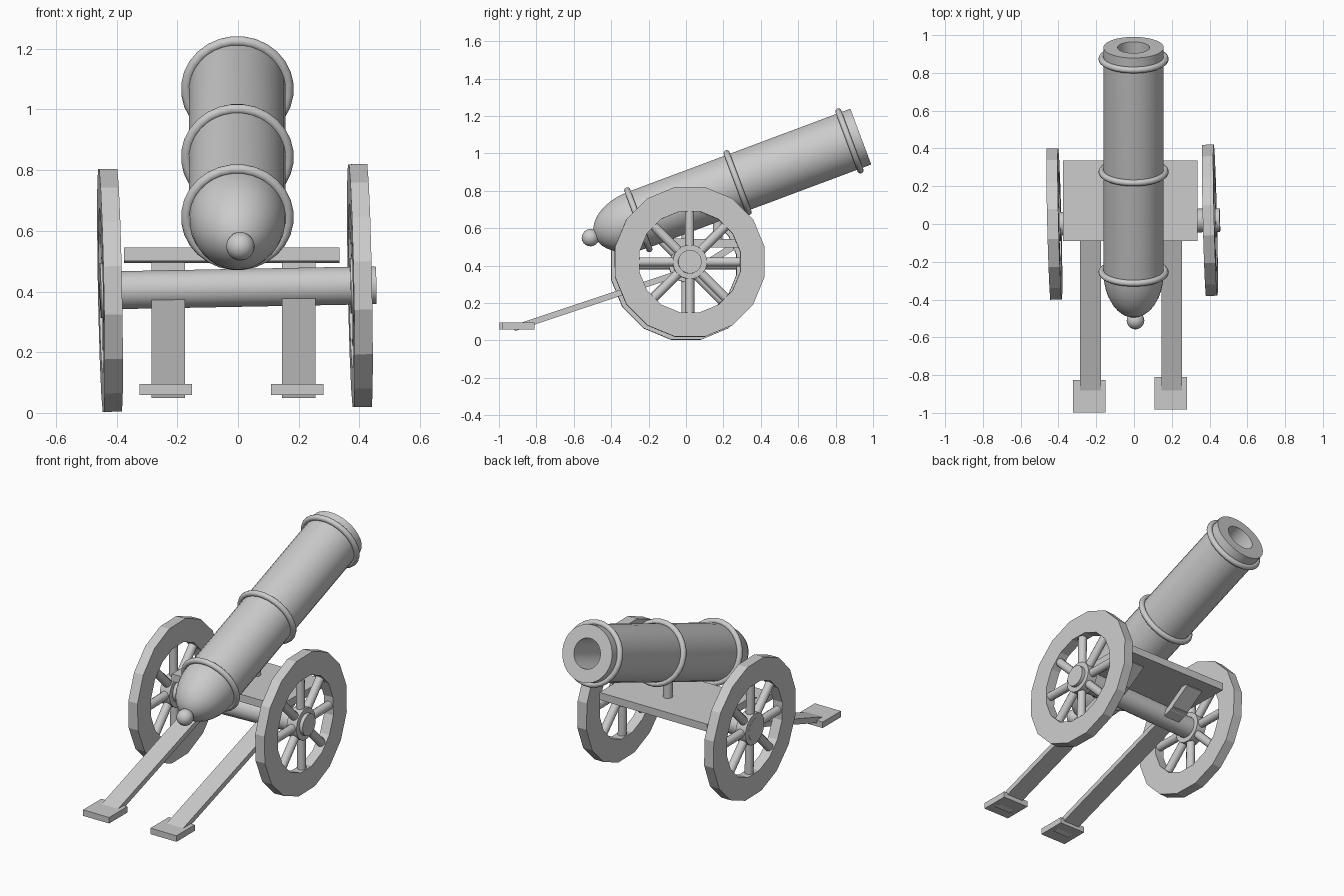
import bpy, bmesh, math
from mathutils import Matrix, Vector

cube = bpy.data.objects.get("Cube")
if cube:
    bpy.data.objects.remove(cube, do_unlink=True)

iron = bpy.data.materials.new("plain grey")
iron.use_nodes = True
GREY = (0.6, 0.6, 0.6, 1)
iron.diffuse_color = GREY
iron.node_tree.nodes["Principled BSDF"].inputs["Base Color"].default_value = GREY


def finish(bm, name, matrix, smooth=None):
    """Turn a bmesh into a named object, placed by a matrix."""
    bmesh.ops.remove_doubles(bm, verts=bm.verts, dist=1e-5)
    bmesh.ops.recalc_face_normals(bm, faces=bm.faces)
    bm.transform(matrix)
    mesh = bpy.data.meshes.new(name)
    bm.to_mesh(mesh)
    bm.free()
    mesh.materials.append(iron)
    obj = bpy.data.objects.new(name, mesh)
    bpy.context.collection.objects.link(obj)
    if smooth:
        bpy.ops.object.select_all(action="DESELECT")
        obj.select_set(True)
        bpy.context.view_layer.objects.active = obj
        bpy.ops.object.shade_smooth_by_angle(angle=math.radians(smooth))
    return obj


def lathe(name, profile, sides, matrix, smooth=None, closed=False):
    """Revolve (radius, height) points about the local z axis."""
    bm = bmesh.new()
    rings = []
    for i in range(sides):
        a = (i + 0.5) * math.tau / sides
        rings.append([bm.verts.new((r * math.cos(a), r * math.sin(a), h)) for r, h in profile])
    steps = len(profile) if closed else len(profile) - 1
    for i in range(sides):
        p, q = rings[i], rings[(i + 1) % sides]
        for j in range(steps):
            k = (j + 1) % len(profile)
            bm.faces.new((p[j], q[j], q[k], p[k]))
    bmesh.ops.dissolve_degenerate(bm, dist=1e-6, edges=bm.edges)
    return finish(bm, name, matrix, smooth)


def box(name, size, matrix):
    bm = bmesh.new()
    bmesh.ops.create_cube(bm, size=1)
    bmesh.ops.scale(bm, vec=size, verts=bm.verts)
    return finish(bm, name, matrix)


def beam(name, x, start, end, width, thick):
    """Flat plank between two (y, z) points."""
    a, b = Vector((x, *start)), Vector((x, *end))
    tilt = math.atan2(b.z - a.z, b.y - a.y)
    return box(name, (width, (b - a).length, thick),
               Matrix.Translation((a + b) / 2) @ Matrix.Rotation(tilt, 4, "X"))


# Barrel: origin at the breech ring, local z runs to the muzzle
LENGTH, RADIUS, BORE = 1.27, 0.16, 0.085
gun = Matrix.Translation((-0.002, -0.255, 0.645)) @ Matrix.Rotation(math.radians(-69.5), 4, "X")
dome = [(RADIUS * math.sin(i * math.pi / 16), -0.25 * math.cos(i * math.pi / 16)) for i in range(9)]
lathe("barrel", dome + [(RADIUS, LENGTH), (BORE, LENGTH), (BORE, 0.6), (0, 0.6)], 32, gun, 35)

# Reinforcing rings
for name, h in (("breech_ring", 0), ("middle_ring", 0.567), ("muzzle_ring", 1.205)):
    loop = [(0.169 + 0.017 * math.cos(i * math.tau / 10), h + 0.017 * math.sin(i * math.tau / 10))
            for i in range(10)]
    lathe(name, loop, 28, gun, 50, closed=True)

# Breech knob
ball = [(0.047 * math.sin(i * math.pi / 10), -0.047 * math.cos(i * math.pi / 10)) for i in range(11)]
lathe("breech_knob", ball, 20, gun @ Matrix.Translation((0.01, 0, -0.273)), 40)

# Axle and wheels share one slightly skewed frame
axle = (Matrix.Translation((0, 0.01, 0.412)) @ Matrix.Rotation(math.radians(1.4), 4, "Z")
        @ Matrix.Rotation(math.radians(-1.1), 4, "Y") @ Matrix.Rotation(math.pi / 2, 4, "Y"))
lathe("axle", [(0, -0.455), (0.063, -0.455), (0.063, 0.455), (0, 0.455)], 24, axle, 35)

for side, x in (("left", 0.402), ("right", -0.422)):
    hub = axle @ Matrix.Translation((0, 0, x))
    lathe(side + "_wheel_rim", [(0.408, -0.03), (0.408, 0.03), (0.275, 0.03), (0.275, -0.03)],
          16, hub, closed=True)
    lathe(side + "_wheel_hub", [(0, -0.032), (0.092, -0.032), (0.092, 0.032), (0, 0.032)], 20, hub, 35)
    for i in range(8):
        spoke = hub @ Matrix.Rotation(i * math.tau / 8, 4, "Z") @ Matrix.Rotation(math.pi / 2, 4, "Y")
        lathe(f"{side}_spoke_{i + 1}", [(0.025, 0.06), (0.025, 0.29)], 12, spoke, 40)

# Deck plate and the post that props the barrel
box("deck", (0.71, 0.425, 0.045),
    Matrix.Translation((-0.02, 0.123, 0.52)) @ Matrix.Rotation(math.radians(-0.8), 4, "X"))
lathe("barrel_post", [(0.027, 0), (0.027, 0.14)], 12, Matrix.Translation((0, 0.17, 0.53)), 40)

# Trail legs, deck struts and ground feet
for side, x, foot_x, foot_y in (("left", 0.2, 0.195, -0.895), ("right", -0.23, -0.238, -0.912)):
    beam(side + "_trail_leg", x, (-0.92, 0.065), (0.13, 0.415), 0.11, 0.032)
    beam(side + "_deck_strut", x, (0.1, 0.405), (0.25, 0.5), 0.11, 0.036)
    box(side + "_foot", (0.172, 0.172, 0.036), Matrix.Translation((foot_x, foot_y, 0.077)))
